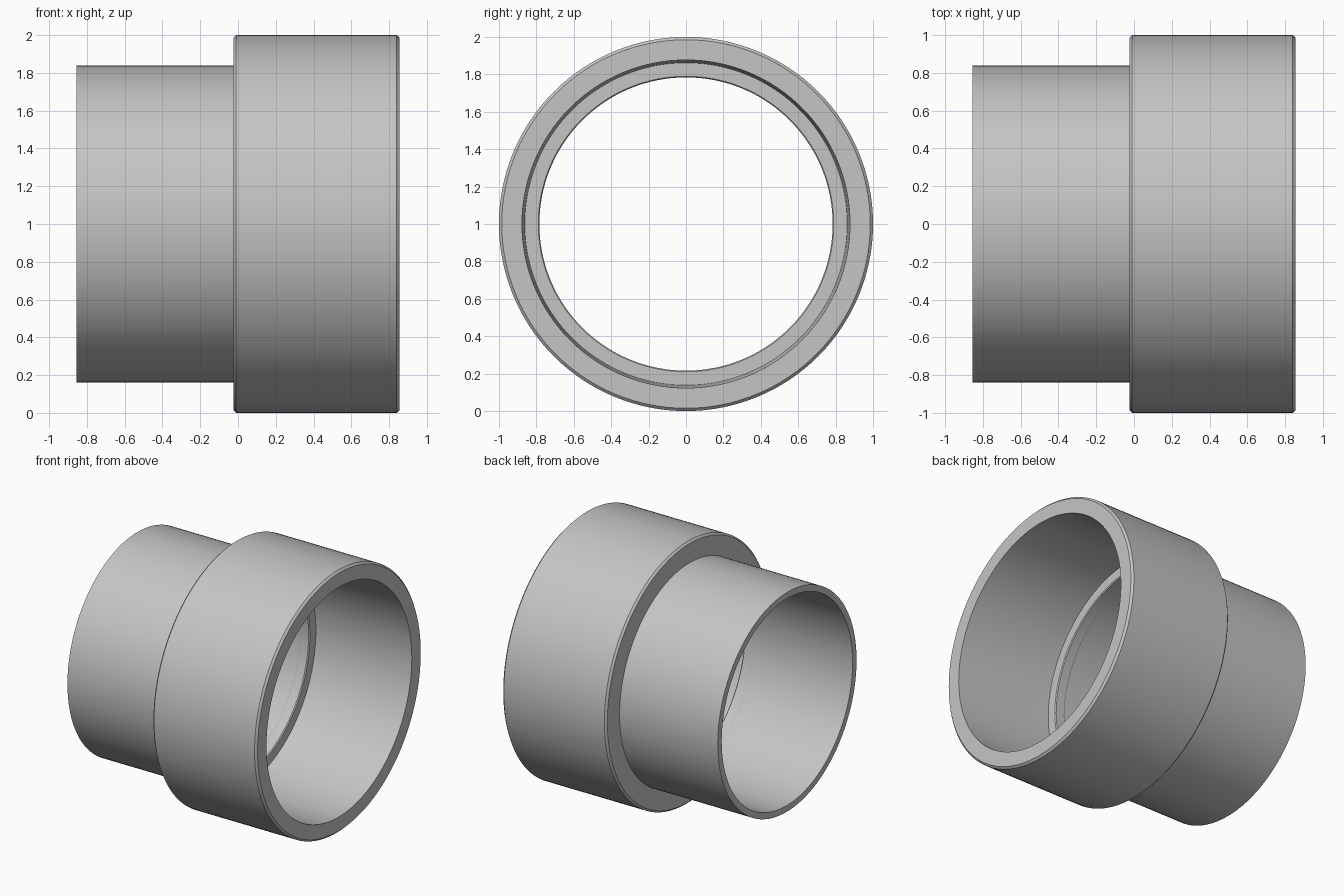
import bpy, bmesh, math
from mathutils import Vector, Matrix

cube = bpy.data.objects.get("Cube")
if cube:
    bpy.data.objects.remove(cube, do_unlink=True)

SEGMENTS = 128
END = 0.855          # half length along x
CHAMFER = 0.015

# Single plain grey
grey = bpy.data.materials.new("plain_grey")
grey.use_nodes = True
colour = (0.56, 0.56, 0.56, 1)
grey.diffuse_color = colour
grey.node_tree.nodes["Principled BSDF"].inputs["Base Color"].default_value = colour


def revolve(name, profile):
    """Turn a closed (x, radius) profile around the x axis."""
    bm = bmesh.new()
    verts = [bm.verts.new((x, 0, r)) for x, r in profile]
    edges = [bm.edges.new((a, b)) for a, b in zip(verts, verts[1:] + verts[:1])]
    bmesh.ops.spin(bm, geom=verts + edges, cent=(0, 0, 0), axis=(1, 0, 0),
                   angle=math.tau, steps=SEGMENTS, use_duplicate=False)
    bmesh.ops.remove_doubles(bm, verts=bm.verts[:], dist=0.0001)
    bmesh.ops.recalc_face_normals(bm, faces=bm.faces[:])
    bmesh.ops.translate(bm, verts=bm.verts[:], vec=(0, 0, 1))
    mesh = bpy.data.meshes.new(name)
    bm.to_mesh(mesh)
    bm.free()
    mesh.materials.append(grey)
    obj = bpy.data.objects.new(name, mesh)
    bpy.context.collection.objects.link(obj)
    bpy.ops.object.select_all(action="DESELECT")
    obj.select_set(True)
    bpy.context.view_layer.objects.active = obj
    bpy.ops.object.shade_smooth_by_angle(angle=math.radians(20))
    return obj


# Stepped pipe coupling: narrow spigot, wide collar, tapered socket and inner stop
outside = [
    (-END, 0.838),                     # spigot
    (-0.025, 0.838),
    (-0.025, 1 - CHAMFER),             # collar with chamfered rims
    (-0.025 + CHAMFER, 1),
    (END - CHAMFER, 1),
    (END, 1 - CHAMFER),
]
inside = [
    (END, 0.877),                      # socket mouth, tapering inward
    (0.09, 0.864),
    (0.055, 0.862),
    (0.055, 0.79),                     # stop shoulder
    (0.048, 0.784),
    (-0.02, 0.784),
    (-0.03, 0.79),                     # spigot bore
    (-END, 0.79),
]
revolve("pipe_coupling", outside + inside)
